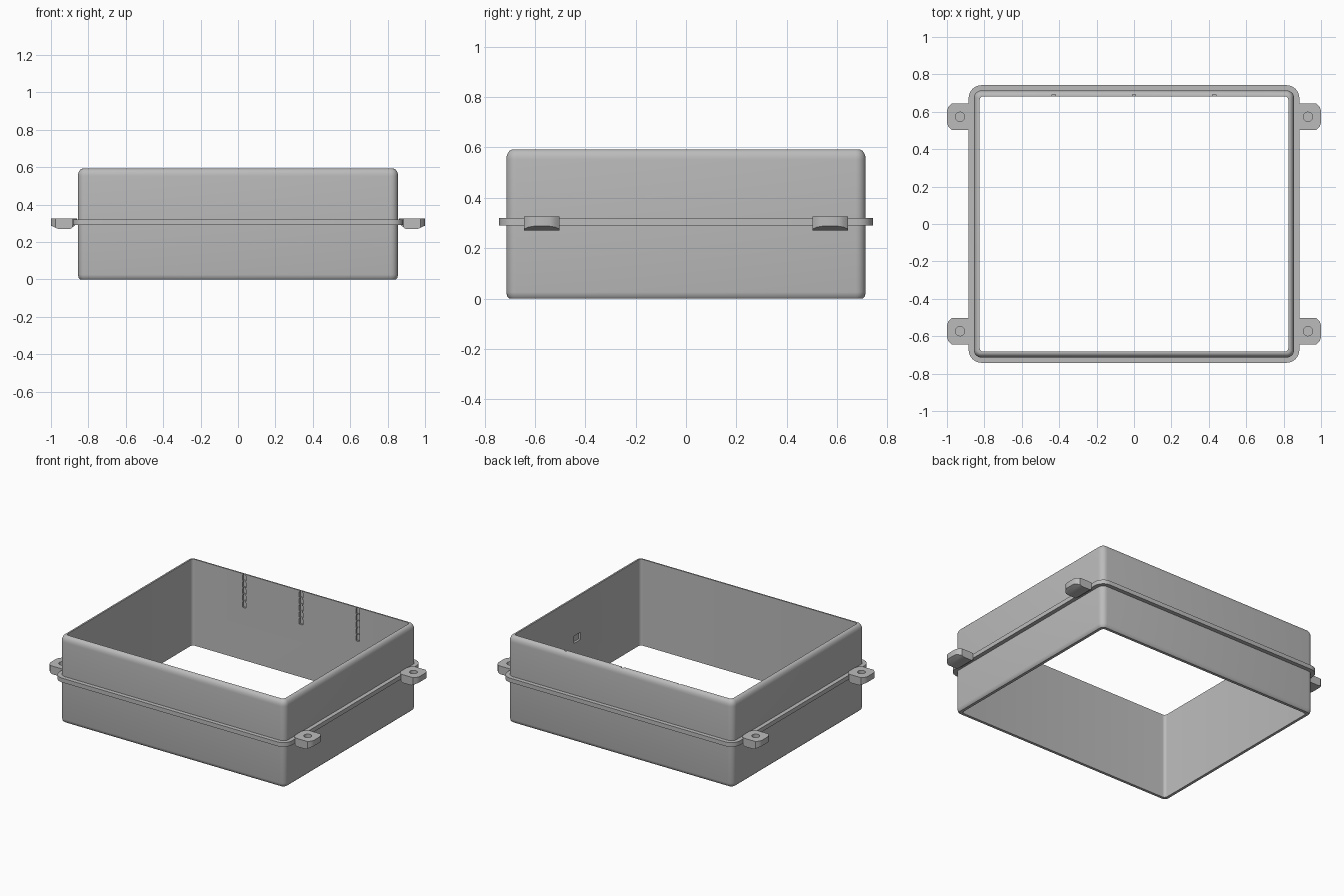
import bpy
import bmesh
import math
from mathutils import Vector

if "Cube" in bpy.data.objects:
    bpy.data.objects.remove(bpy.data.objects["Cube"], do_unlink=True)

HALF_X, HALF_Y, CORNER = 0.856, 0.714, 0.04
WALL, HEIGHT = 0.031, 0.592

# Single plastic colour
grey = bpy.data.materials.new("grey_plastic")
grey.use_nodes = True
colour = (0.5, 0.5, 0.5, 1)
grey.diffuse_color = colour
grey.node_tree.nodes["Principled BSDF"].inputs["Base Color"].default_value = colour


def finish(bm, name):
    bmesh.ops.recalc_face_normals(bm, faces=bm.faces)
    mesh = bpy.data.meshes.new(name)
    bm.to_mesh(mesh)
    bm.free()
    mesh.materials.append(grey)
    obj = bpy.data.objects.new(name, mesh)
    bpy.context.collection.objects.link(obj)
    return obj


def select(obj):
    bpy.ops.object.select_all(action='DESELECT')
    obj.select_set(True)
    bpy.context.view_layer.objects.active = obj


def smooth(obj):
    select(obj)
    bpy.ops.object.shade_smooth_by_angle(angle=math.radians(32))


def cut(obj, cutter):
    cutter.hide_render = True
    mod = obj.modifiers.new("cut", 'BOOLEAN')
    mod.operation = 'DIFFERENCE'
    mod.solver = 'EXACT'
    mod.object = cutter
    select(obj)
    bpy.ops.object.modifier_apply(modifier=mod.name)
    bpy.data.objects.remove(cutter, do_unlink=True)


def box(name, centre, size):
    bm = bmesh.new()
    bmesh.ops.create_cube(bm, size=1)
    bmesh.ops.scale(bm, vec=size, verts=bm.verts)
    bmesh.ops.translate(bm, vec=centre, verts=bm.verts)
    return finish(bm, name)


def rounded_ring(bm, inset, z, steps=6):
    radius = max(CORNER - inset, 0.02)
    cx, cy = HALF_X - inset - radius, HALF_Y - inset - radius
    ring = []
    for q, (sx, sy) in enumerate([(1, 1), (-1, 1), (-1, -1), (1, -1)]):
        for i in range(steps + 1):
            a = (q + i / steps) * math.pi / 2
            ring.append(bm.verts.new((sx * cx + radius * math.cos(a),
                                      sy * cy + radius * math.sin(a), z)))
    return ring


def frame(name, profile):
    """Sweep a closed (inset, z) section round the rounded rectangle."""
    bm = bmesh.new()
    rings = [rounded_ring(bm, inset, z) for inset, z in profile]
    for a, b in zip(rings, rings[1:] + rings[:1]):
        for i in range(len(a)):
            j = (i + 1) % len(a)
            bm.faces.new((a[i], a[j], b[j], b[i]))
    return finish(bm, name)


# Wall: straight inside, small lower edge, rounded upper edge
section = [(WALL, 0), (0.012, 0), (0.004, 0.008), (0, 0.025)]
for i in range(7):
    a = i / 6 * math.pi / 2
    section.append((0.026 * (1 - math.cos(a)), HEIGHT - 0.04 + 0.04 * math.sin(a)))
section.append((WALL, HEIGHT))
wall = frame("wall", section)

# Scalloped grooves inside the back wall
inner_y = HALF_Y - WALL
for x in (-0.43, 0, 0.43):
    cut(wall, box("groove", (x, inner_y, 0.49), (0.018, 0.02, 0.26)))
    for i in range(5):
        cut(wall, box("scallop", (x, inner_y, 0.38 + 0.046 * i), (0.028, 0.026, 0.036)))

# Shallow pocket inside one side wall
cut(wall, box("pocket", (HALF_X - WALL, 0, 0.31), (0.03, 0.07, 0.05)))
smooth(wall)

# Flange around the middle
flange = frame("flange", [(0.01, 0.29), (-0.028, 0.29), (-0.028, 0.319), (0.01, 0.319)])
smooth(flange)


def lug(name, sx, sy):
    """Mounting lug with bevelled underside and a blind screw hole."""
    bm = bmesh.new()
    quarter = [(0.07, 0.032), (0.063, 0.052), (0.046, 0.07)]
    outline = []
    for mx, my in [(1, 1), (-1, 1), (-1, -1), (1, -1)]:
        points = quarter if mx * my > 0 else quarter[::-1]
        outline += [(mx * px, my * py) for px, py in points]
    base = bm.faces.new([bm.verts.new((0.93 + px, py, 0.27)) for px, py in outline])
    grown = bmesh.ops.extrude_face_region(bm, geom=[base])
    top = [v for v in grown["geom"] if isinstance(v, bmesh.types.BMVert)]
    bmesh.ops.translate(bm, vec=(0, 0, 0.056), verts=top)
    for point, normal in [((0.962, 0, 0.27), (0.45, 0, -1)),
                          ((0.895, 0, 0.27), (-0.8, 0, -1))]:
        geom = bm.verts[:] + bm.edges[:] + bm.faces[:]
        result = bmesh.ops.bisect_plane(bm, geom=geom, plane_co=Vector(point),
                                        plane_no=Vector(normal).normalized(),
                                        clear_outer=True)
        edges = [e for e in result["geom_cut"] if isinstance(e, bmesh.types.BMEdge)]
        bmesh.ops.contextual_create(bm, geom=edges)
    for v in bm.verts:
        v.co.x *= sx
        v.co.y = v.co.y + 0.573 * sy
    obj = finish(bm, name)
    drill = bmesh.new()
    bmesh.ops.create_cone(drill, cap_ends=True, segments=24,
                          radius1=0.025, radius2=0.025, depth=0.08)
    bmesh.ops.translate(drill, vec=(0.93 * sx, 0.573 * sy, 0.33), verts=drill.verts)
    cut(obj, finish(drill, "drill"))
    smooth(obj)


for side, sx in (("left", 1), ("right", -1)):
    for end, sy in (("front", -1), ("back", 1)):
        lug(f"{end}_{side}_lug", sx, sy)
